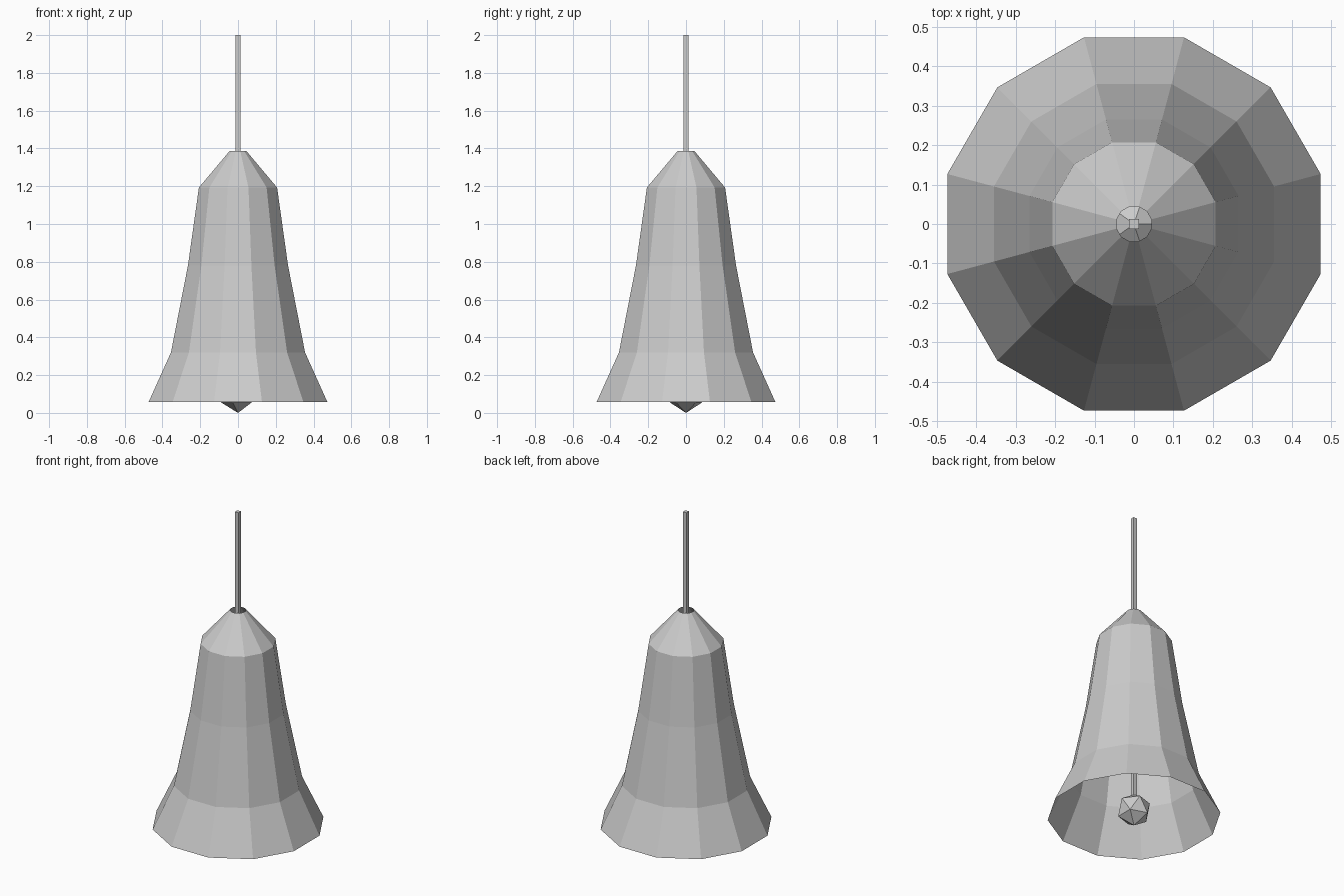
import bpy, bmesh, math

cube = bpy.data.objects.get("Cube")
if cube:
    bpy.data.objects.remove(cube, do_unlink=True)

grey = bpy.data.materials.new("plain grey")
grey.use_nodes = True
colour = (0.6, 0.6, 0.6, 1)
grey.diffuse_color = colour
grey.node_tree.nodes["Principled BSDF"].inputs["Base Color"].default_value = colour


def add_part(name, bm):
    mesh = bpy.data.meshes.new(name)
    bm.to_mesh(mesh)
    bm.free()
    mesh.materials.append(grey)
    part = bpy.data.objects.new(name, mesh)
    bpy.context.collection.objects.link(part)
    return part


# Bell shell: open twelve-sided rings, flats facing the axes
SIDES = 12
profile = [(0.473, 0.058), (0.355, 0.32), (0.265, 0.78), (0.207, 1.193), (0.044, 1.387)]
bm = bmesh.new()
rings = []
for flat, z in profile:
    radius = flat / math.cos(math.pi / SIDES)
    angles = [(i + 0.5) * math.tau / SIDES for i in range(SIDES)]
    rings.append([bm.verts.new((radius * math.cos(a), radius * math.sin(a), z)) for a in angles])
for low, high in zip(rings, rings[1:]):
    for i in range(SIDES):
        j = (i + 1) % SIDES
        bm.faces.new((low[i], low[j], high[j], high[i]))
add_part("bell_shell", bm)

# Clapper ball hanging just below the rim
bm = bmesh.new()
bmesh.ops.create_icosphere(bm, subdivisions=1, radius=0.1)
add_part("clapper_ball", bm).location.z = 0.1

# Square rod from the clapper up through the open crown
bm = bmesh.new()
bmesh.ops.create_cube(bm, size=1)
bmesh.ops.scale(bm, vec=(0.025, 0.025, 1.86), verts=bm.verts)
add_part("hanging_rod", bm).location.z = 1.07
